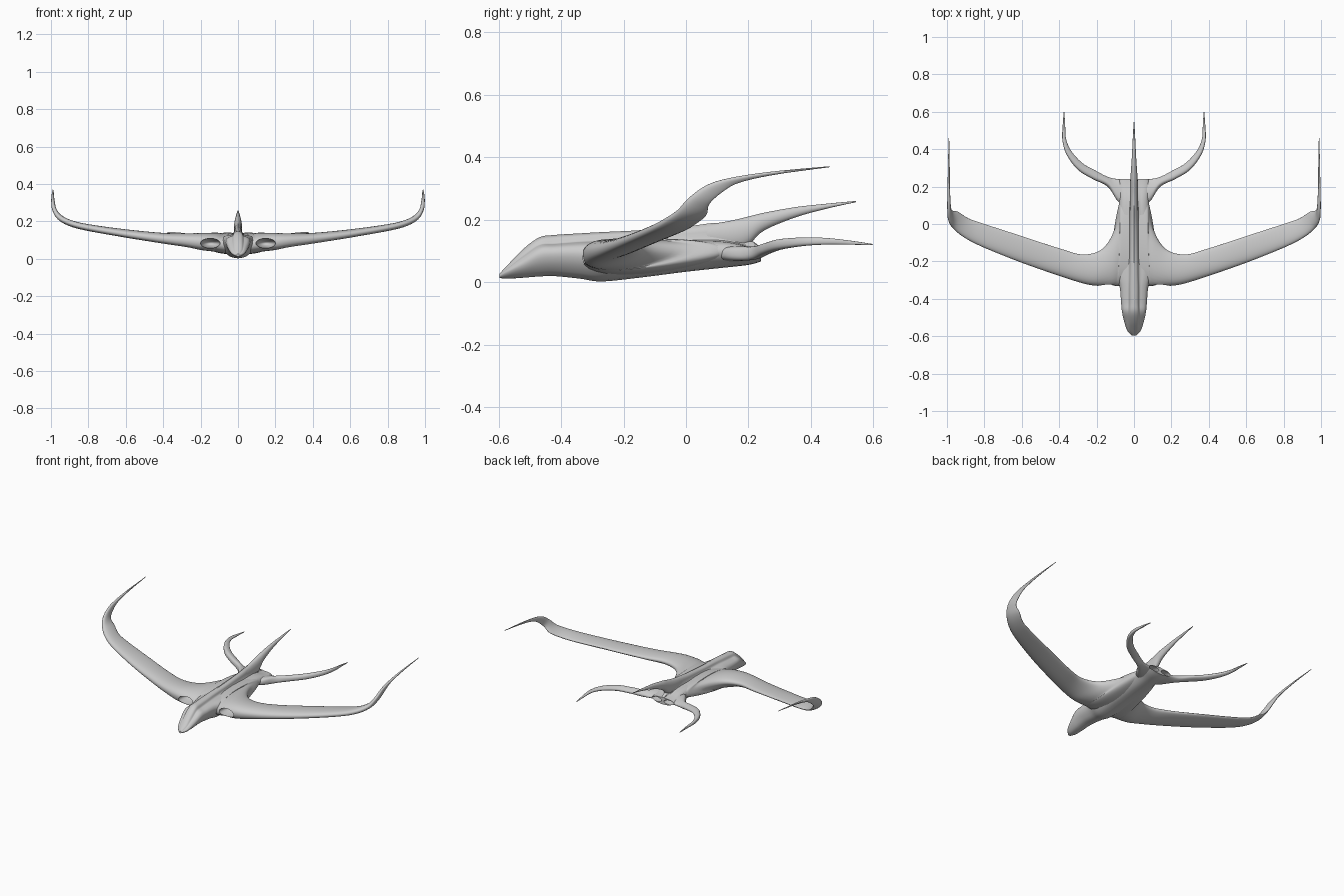
import bpy, bmesh
from math import cos, sin, pi, copysign
from mathutils import Vector

cube = bpy.data.objects.get("Cube")
if cube:
    bpy.data.objects.remove(cube, do_unlink=True)

grey = bpy.data.materials.new("airframe grey")
grey.use_nodes = True
GREY = (0.6, 0.6, 0.6, 1)
grey.diffuse_color = GREY
grey.node_tree.nodes["Principled BSDF"].inputs["Base Color"].default_value = GREY


def spline(rows, steps):
    """Catmull-Rom through rows of numbers of equal length."""
    out = []
    last = len(rows) - 1
    for i in range(last):
        a, b, c, d = (rows[max(i - 1, 0)], rows[i], rows[i + 1], rows[min(i + 2, last)])
        for k in range(steps):
            t = k / steps
            out.append([q + t / 2 * (r - p + t * (2 * p - 5 * q + 4 * r - s + t * (3 * (q - r) + s - p)))
                        for p, q, r, s in zip(a, b, c, d)])
    return out + [list(rows[last])]


def loft(name, rings):
    """Skin closed rings, cap both ends and shade smooth."""
    bm = bmesh.new()
    loops = [[bm.verts.new(p) for p in ring] for ring in rings]
    n = len(loops[0])
    for a, b in zip(loops, loops[1:]):
        for i in range(n):
            j = (i + 1) % n
            bm.faces.new((a[i], a[j], b[j], b[i]))
    bm.faces.new(loops[0])
    bm.faces.new(loops[-1])
    bmesh.ops.recalc_face_normals(bm, faces=bm.faces)
    mesh = bpy.data.meshes.new(name)
    bm.to_mesh(mesh)
    bm.free()
    mesh.materials.append(grey)
    obj = bpy.data.objects.new(name, mesh)
    bpy.context.collection.objects.link(obj)
    return obj


def blade(name, stations, side, count=32):
    """Rounded foil swept along leading edge, trailing edge and half thickness."""
    rows = spline([(*le, *te, t) for le, te, t in stations], 6)
    lead = [Vector(r[:3]) for r in rows]
    trail = [Vector(r[3:6]) for r in rows]
    mids = [(a + b) / 2 for a, b in zip(lead, trail)]
    rings = []
    for i, row in enumerate(rows):
        path = mids[min(i + 1, len(mids) - 1)] - mids[max(i - 1, 0)]
        chord = (lead[i] - trail[i]) / 2
        normal = path.cross(chord).normalized()
        ring = []
        for k in range(count):
            a = 2 * pi * k / count
            lift = copysign(abs(sin(a)) ** 0.85, sin(a)) * (1 + 0.3 * cos(a)) * row[6]
            p = mids[i] + chord * cos(a) + normal * lift
            ring.append((side * p.x, p.y, p.z))
        rings.append(ring)
    return loft(name, rings)


def hollow(obj, centre, size):
    """Scoop an ellipsoid out of a part."""
    bpy.ops.mesh.primitive_uv_sphere_add(segments=32, ring_count=24, location=centre)
    cutter = bpy.context.object
    cutter.scale = size
    cutter.hide_render = True
    cutter.data.materials.append(grey)
    mod = obj.modifiers.new("opening", 'BOOLEAN')
    mod.operation = 'DIFFERENCE'
    mod.solver = 'EXACT'
    mod.object = cutter
    bpy.context.view_layer.objects.active = obj
    bpy.ops.object.modifier_apply(modifier=mod.name)
    bpy.data.objects.remove(cutter, do_unlink=True)


# Fuselage: y, half width, keel, waist, shoulder, ridge half width, ridge top
hull = [
    (-.597, .010, .013, .019, .023, .005, .027),
    (-.57, .036, .011, .035, .045, .022, .056),
    (-.52, .053, .014, .06, .086, .027, .107),
    (-.47, .064, .018, .085, .12, .027, .143),
    (-.42, .069, .019, .09, .124, .026, .151),
    (-.34, .076, .011, .09, .13, .026, .156),
    (-.27, .095, .002, .085, .132, .025, .16),
    (-.15, .1, .014, .088, .133, .024, .166),
    (0, .09, .033, .095, .135, .022, .178),
    (.12, .08, .046, .097, .133, .02, .188),
    (.2, .085, .055, .09, .116, .016, .14),
    (.24, .08, .066, .09, .11, .012, .112),
]
rings = []
for y, w, keel, waist, shoulder, ridge, top in spline(hull, 5):
    drop, rise = waist - keel, shoulder - waist
    half = [(0, keel), (.45 * w, keel + .12 * drop), (.85 * w, keel + .55 * drop), (w, waist),
            (.88 * w, waist + .6 * rise), (max(.6 * w, ridge * 1.3), waist + .88 * rise), (ridge * 1.1, shoulder),
            (ridge * .75, shoulder + .7 * (top - shoulder)), (0, top)]
    half = spline(half, 3)
    ring = half + [(-x, z) for x, z in half[-2:0:-1]]
    rings.append([(x, y, z) for x, z in ring])
fuselage = loft("fuselage", rings)

# Tail fin: y, lower edge, upper edge, half width
fin_rows = [(.0, .12, .176, .015), (.08, .11, .186, .02), (.15, .105, .198, .022), (.2, .12, .21, .022),
            (.25, .165, .222, .019), (.35, .207, .24, .012), (.45, .235, .251, .007), (.545, .256, .26, .002)]
loft("tail_fin", [[(w * cos(2 * pi * k / 24), y, (lo + hi) / 2 + (hi - lo) / 2 * sin(2 * pi * k / 24))
                   for k in range(24)] for y, lo, hi, w in spline(fin_rows, 6)])

wing_stations = [
    ((.02, -.33, .068), (.02, .16, .1), .055),
    ((.09, -.332, .075), (.075, .12, .102), .052),
    ((.13, -.333, .08), (.1, -.02, .105), .048),
    ((.2, -.33, .083), (.165, -.13, .11), .043),
    ((.27, -.318, .09), (.27, -.163, .115), .034),
    ((.4, -.277, .103), (.4, -.13, .122), .026),
    ((.6, -.207, .13), (.6, -.065, .145), .02),
    ((.8, -.127, .165), (.8, 0, .17), .017),
    ((.9, -.077, .192), (.885, .03, .187), .016),
    ((.96, -.03, .225), (.94, .065, .215), .014),
    ((.985, .01, .27), (.975, .075, .25), .011),
    ((.991, .07, .312), (.985, .115, .287), .009),
    ((.992, .15, .335), (.987, .17, .318), .007),
    ((.991, .28, .354), (.988, .285, .344), .005),
    ((.99, .46, .371), (.989, .46, .368), .0015),
]
tail_stations = [
    ((.02, .08, .09), (.02, .238, .088), .024),
    ((.085, .12, .092), (.085, .24, .088), .022),
    ((.14, .2, .095), (.14, .252, .09), .02),
    ((.22, .24, .108), (.205, .285, .105), .017),
    ((.3, .29, .122), (.275, .325, .119), .016),
    ((.36, .37, .13), (.335, .39, .128), .013),
    ((.383, .45, .131), (.363, .455, .13), .01),
    ((.381, .53, .126), (.368, .53, .126), .006),
    ((.376, .598, .12), (.372, .598, .12), .002),
]

# Wings with intakes, curved tails and paired exhausts
for word, side in (("left", 1), ("right", -1)):
    wing = blade("wing_" + word, wing_stations, side)
    hollow(wing, (side * .148, -.33, .083), (.052, .1, .026))
    tail = blade("tail_" + word, tail_stations, side)
    for part in (tail, fuselage):
        hollow(part, (side * .045, .245, .089), (.036, .07, .014))

for obj in bpy.context.scene.objects:
    obj.select_set(obj.type == 'MESH')
bpy.context.view_layer.objects.active = fuselage
bpy.ops.object.shade_smooth_by_angle(angle=0.7)
